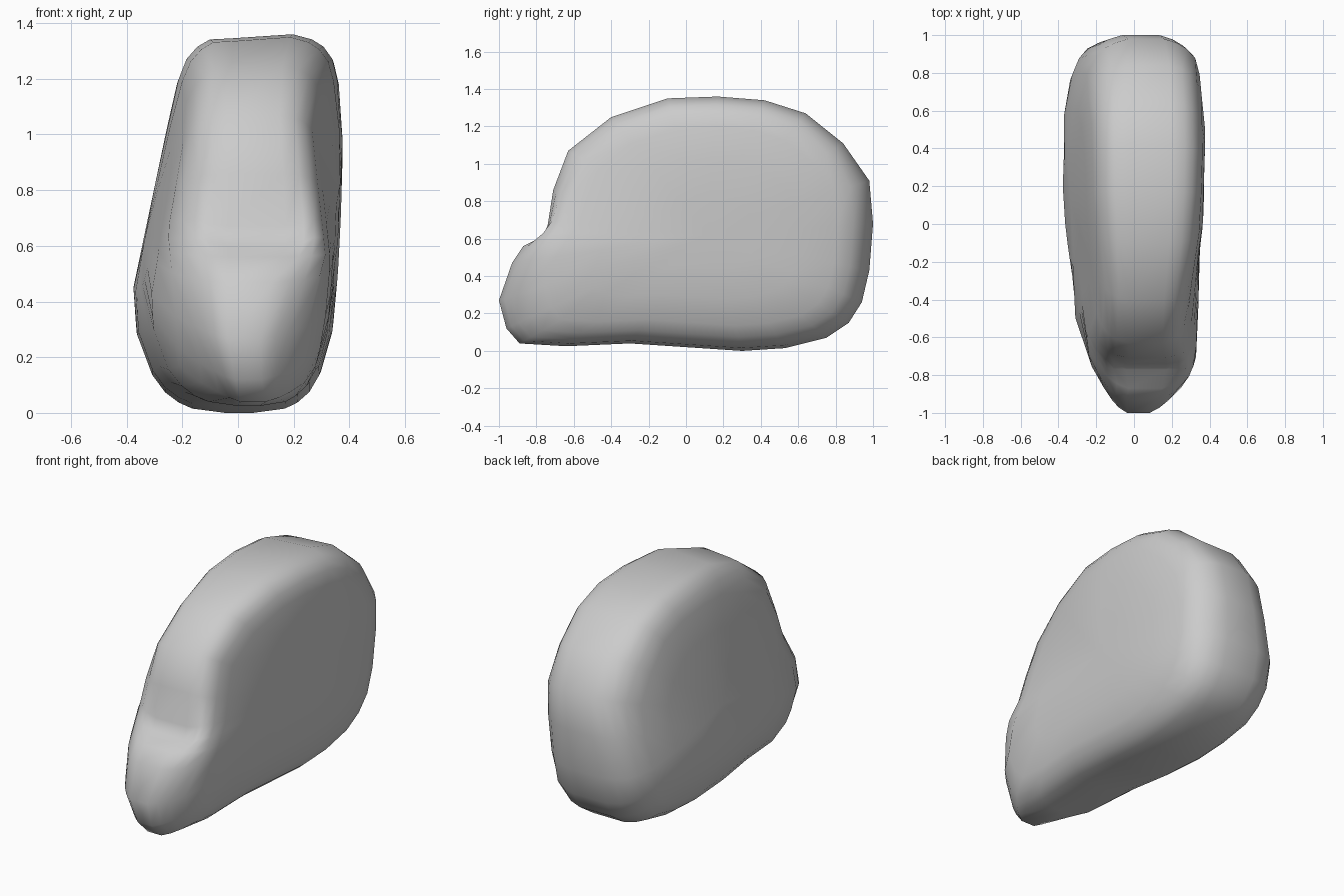
import bpy, bmesh

if "Cube" in bpy.data.objects:
    bpy.data.objects.remove(bpy.data.objects["Cube"])

# Side outline (y, z), starting at the nose and running over the top
outline = [(-1, .27), (-.93, .47), (-.87, .56), (-.77, .60), (-.74, .67), (-.71, .86),
           (-.63, 1.07), (-.4, 1.25), (-.1, 1.35), (.17, 1.36), (.42, 1.34), (.64, 1.27),
           (.84, 1.11), (.98, .91), (1, .68), (.98, .43), (.94, .26), (.87, .15),
           (.75, .07), (.53, .015), (.3, 0), (0, .02), (-.3, .04), (-.64, .025),
           (-.89, .04), (-.96, .12)]
# The notch above the nose fades out on the flanks
notch_fill = {3: (-.82, .63), 4: (-.77, .70), 5: (-.72, .86)}
# Widest x on each flank along y
left_flank = [(-1, -.14), (-.85, -.19), (-.6, -.30), (-.35, -.325), (0, -.37), (.2, -.38),
              (.4, -.38), (.7, -.365), (.93, -.30), (1, -.25)]
right_flank = [(-1, .21), (-.97, .23), (-.85, .31), (-.75, .35), (-.2, .365), (.4, .38),
               (.65, .37), (.9, .34), (1, .28)]
# (scale toward centre, share of the full width): rounded rim, then flat flank
rings = [(1, .42), (.975, .68), (.94, .83), (.88, .94), (.78, .99), (.55, 1), (.28, 1)]
CY, CZ = .12, .62


def lerp(table, t):
    for (a, u), (b, v) in zip(table, table[1:]):
        if t <= b:
            return u + (v - u) * max(0, t - a) / (b - a)
    return table[-1][1]


def clamp(t):
    return max(0, min(1, t))


def flank_x(side, y, z):
    low = max(0, .43 - z) ** 2
    if side < 0:
        return lerp(left_flank, y) + .21 * max(0, z - .43) + .8 * low
    front_cut = .07 * clamp((z - .55) / .4) * clamp(-y / .5)
    return lerp(right_flank, y) - .05 * abs(z - .9) - .5 * low - front_cut


def point(side, i, s, share):
    y, z = outline[i]
    if i in notch_fill:
        k = clamp((1 - s) / .06)
        fy, fz = notch_fill[i]
        y, z = y + (fy - y) * k, z + (fz - z) * k
    if s == 1 and z < .05 and y > -.8:      # narrower keel underneath
        share *= .5
    y, z = CY + (y - CY) * s, CZ + (z - CZ) * s
    a, b = flank_x(-1, y, z), flank_x(1, y, z)
    x = (a + b) / 2 + side * (b - a) / 2 * share
    if s == 1 and z > 1.2 and side < 0:     # crest leans slightly
        z -= .015
    return (x, y, z)


bm = bmesh.new()
n = len(outline)


def bridge(a, b):
    for i in range(n):
        j = (i + 1) % n
        bm.faces.new((a[i], a[j], b[j], b[i]))


# Flanks on both sides, joined by the rim strip
rims = []
for side in (-1, 1):
    loops = [[bm.verts.new(point(side, i, s, share)) for i in range(n)]
             for s, share in rings]
    for a, b in zip(loops, loops[1:]):
        bridge(a, b)
    hub = bm.verts.new((flank_x(side, CY, CZ), CY, CZ))
    for i in range(n):
        bm.faces.new((loops[-1][i], loops[-1][(i + 1) % n], hub))
    rims.append(loops[0])
bridge(*rims)
bmesh.ops.recalc_face_normals(bm, faces=bm.faces[:])
for f in bm.faces:
    f.smooth = True

mesh = bpy.data.meshes.new("boulder")
bm.to_mesh(mesh)
bm.free()
boulder = bpy.data.objects.new("boulder", mesh)
bpy.context.collection.objects.link(boulder)
